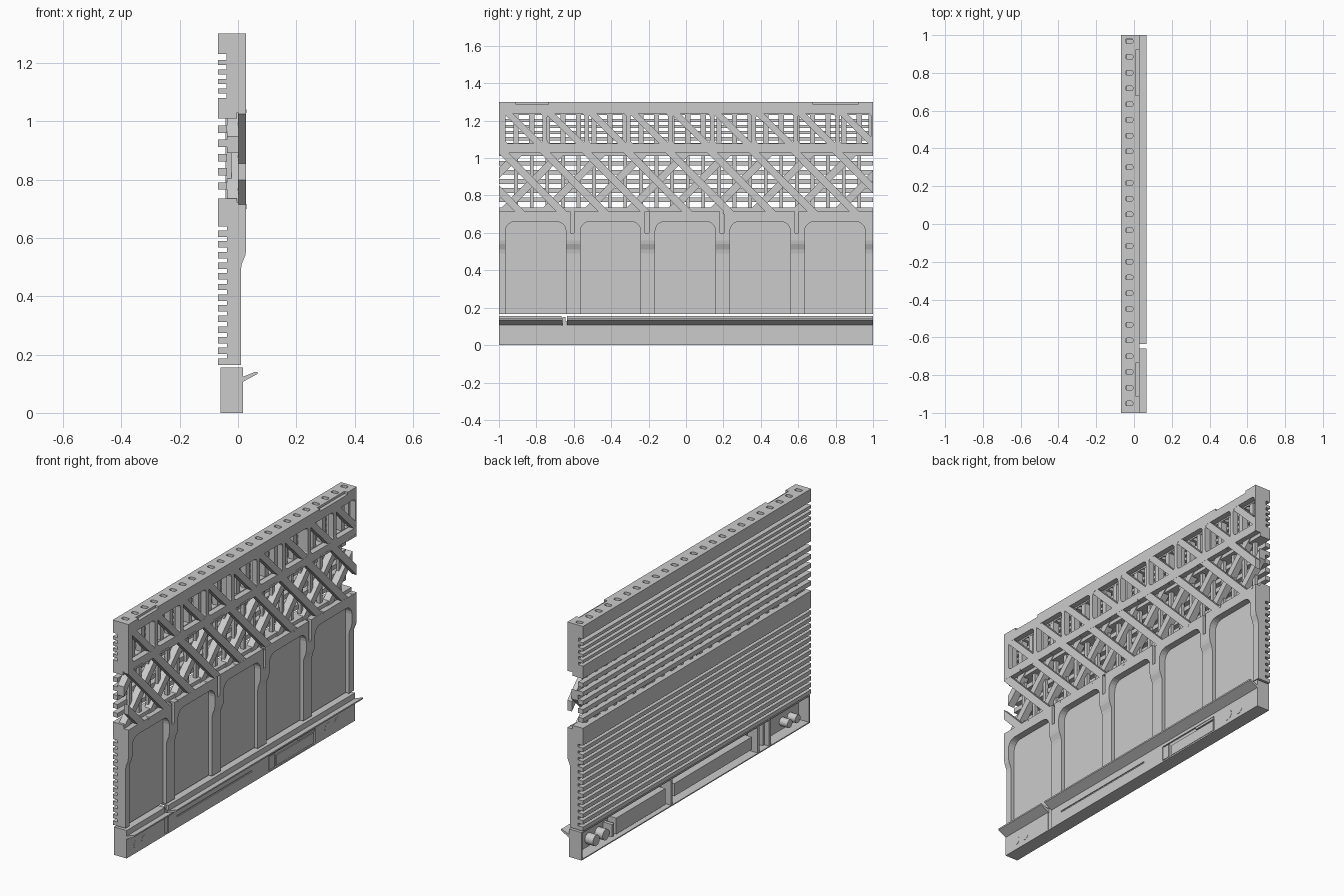
import bpy, bmesh, math
from mathutils import Vector

if "Cube" in bpy.data.objects:
    bpy.data.objects.remove(bpy.data.objects["Cube"])


def place(axis, p, a):
    """Turn a 2D profile point plus a depth into 3D for the extrusion axis."""
    u, v = p
    return {'x': (a, u, v), 'y': (u, a, v), 'z': (u, v, a)}[axis]


def build(name, prisms):
    """One object from a list of (axis, outline, start, end) prisms."""
    bm = bmesh.new()
    for axis, pts, a, b in prisms:
        lo = [bm.verts.new(place(axis, p, a)) for p in pts]
        hi = [bm.verts.new(place(axis, p, b)) for p in pts]
        bm.faces.new(lo)
        bm.faces.new(hi[::-1])
        n = len(pts)
        for i in range(n):
            j = (i + 1) % n
            bm.faces.new((lo[i], hi[i], hi[j], lo[j]))
    bmesh.ops.recalc_face_normals(bm, faces=bm.faces)
    me = bpy.data.meshes.new(name)
    bm.to_mesh(me)
    bm.free()
    ob = bpy.data.objects.new(name, me)
    bpy.context.collection.objects.link(ob)
    return ob


def cut(ob, prisms):
    cutter = build("cutter", prisms)
    cutter.hide_render = True
    m = ob.modifiers.new("cut", 'BOOLEAN')
    m.operation, m.solver, m.object = 'DIFFERENCE', 'EXACT', cutter
    bpy.context.view_layer.objects.active = ob
    bpy.ops.object.modifier_apply(modifier=m.name)
    bpy.data.objects.remove(cutter)


def rect(u0, v0, u1, v1):
    return [(u0, v0), (u1, v0), (u1, v1), (u0, v1)]


def rrect(u0, v0, u1, v1, r, n=5):
    pts = []
    for cu, cv, s in ((u1 - r, v1 - r, 0), (u0 + r, v1 - r, 90),
                      (u0 + r, v0 + r, 180), (u1 - r, v0 + r, 270)):
        for i in range(n + 1):
            t = math.radians(s + 90 * i / n)
            pts.append((cu + r * math.cos(t), cv + r * math.sin(t)))
    return pts


def box(x0, x1, y0, y1, z0, z1):
    return ('x', rect(y0, z0, y1, z1), x0, x1)


def disc(x0, x1, y, z, r, n=20):
    return ('x', [(y + r * math.cos(2 * math.pi * i / n), z + r * math.sin(2 * math.pi * i / n))
                  for i in range(n)], x0, x1)


def clip(pts, lim):
    """Trim an outline to |u| <= lim."""
    for s in (1, -1):
        out = []
        for i, p in enumerate(pts):
            q = pts[(i + 1) % len(pts)]
            if s * p[0] <= lim:
                out.append(p)
            if (s * p[0] - lim) * (s * q[0] - lim) < 0:
                t = (s * lim - p[0]) / (q[0] - p[0])
                out.append((s * lim, p[1] + t * (q[1] - p[1])))
        pts = out
        if len(pts) < 3:
            return None
    return pts


def braces(y_top, y_bot, z_top, z_bot, w, x0, x1):
    pts = clip([(y_top - w / 2, z_top), (y_top + w / 2, z_top),
                (y_bot + w / 2, z_bot), (y_bot - w / 2, z_bot)], 1.0)
    return [('x', pts, x0, x1)] if pts else []


# lower wall: ribbed back, stepped front, five arched recesses and four slots
prof = []
for k in range(13):
    z = 0.165 + 0.0365 * k
    prof += [(-0.068, z), (-0.068, z + 0.022), (-0.038, z + 0.022), (-0.038, z + 0.0365)]
prof += [(-0.068, 0.6395), (-0.068, 0.735), (-0.003, 0.735), (-0.003, 0.715), (0.028, 0.715),
         (0.028, 0.56), (0.025, 0.54), (0.013, 0.51), (0.01, 0.49), (0.01, 0.165)]
wall = build("lower_wall", [('y', prof, -1, 1)])
cut(wall, [('x', rrect(-0.965 + 0.4 * k, 0.0, -0.642 + 0.4 * k, 0.66, 0.05), -0.010, 0.1)
           for k in range(5)])
cut(wall, [box(0.004, 0.1, -0.618 + 0.4 * k, -0.598 + 0.4 * k, 0.60, 0.8) for k in range(4)])

# top frame with nine rounded windows and two lifting notches
frame = build("top_frame", [box(-0.005, 0.028, -1, 1, 1.03, 1.30)])
wins = [(-0.966 + 0.2235 * k, min(-0.766 + 0.2235 * k, 0.99)) for k in range(9)]
cut(frame, [('x', rrect(a, 1.077, b, 1.238, 0.02, 3), -0.1, 0.1) for a, b in wins])
cut(frame, [box(0.008, 0.1, -0.91, -0.735, 1.287, 1.4), box(0.008, 0.1, 0.68, 0.92, 1.287, 1.4)])

# diagonal braces across the windows
build("window_braces", [p for a, b in wins
                        for p in braces(a + 0.015, a + 0.18, 1.239, 1.076, 0.05, -0.004, 0.0275)])

# top rail with a row of vertical sockets
rows = [-0.95 + 0.0834 * k for k in range(24)]
rail = build("top_rail", [box(-0.068, -0.004, -1, 1, 1.23, 1.30)])
cut(rail, [('z', rrect(-0.044, y - 0.012, -0.006, y + 0.012, 0.008, 3), 1.1, 1.4) for y in rows])
build("middle_rail", [box(-0.068, -0.004, -1, 1, 1.01, 1.08)])

# horizontal slats on the back
build("upper_slats", [box(-0.068, -0.038, -1, 1, 1.095 + 0.0325 * k, 1.112 + 0.0325 * k)
                      for k in range(4)])
build("middle_slats", [box(-0.068, -0.038, -1, 1, 0.765 + 0.0488 * k, 0.79 + 0.0488 * k)
                       for k in range(5)])

# upright bars behind the windows and behind the open lattice
mids = [y + 0.0417 for y in rows[:-1]]
build("upper_uprights", [box(-0.040, -0.005, y - 0.014, y + 0.014, 1.07, 1.24) for y in mids]
      + [box(-0.040, -0.005, s - 0.012, s + 0.012, 1.07, 1.24) for s in (-0.988, 0.988)])
build("middle_uprights", [box(-0.042, -0.022, y - 0.01, y + 0.01, 0.73, 1.02) for y in mids])

# crossed lattice: falling bars in front, rising bars behind
fall, rise = [], []
for k in range(-2, 10):
    y = -0.98 + 0.2235 * k
    fall += braces(y, y + 0.315, 1.032, 0.714, 0.055, 0.0, 0.0275)
    rise += braces(y + 0.315, y, 1.032, 0.714, 0.055, -0.038, 0.001)
build("lattice_front", fall)
build("lattice_back", rise)
# small clips along the lattice edges
build("lattice_clips", [box(0.01, 0.029, -0.95 + 0.2335 * k, -0.87 + 0.2335 * k, 1.028, 1.04)
                        for k in range(9) if -0.87 + 0.2335 * k < 1]
      + [disc(0.01, 0.029, -0.815 + 0.255 * k, 0.708, 0.009, 10) for k in range(8)])

# hollow base, open at the back
build("base_shell", [box(-0.06, 0.016, -1, 1, 0.0, 0.006),
                     box(-0.06, 0.012, -1, -0.665, 0.149, 0.155),
                     box(-0.06, 0.012, -0.635, 1, 0.149, 0.155),
                     box(-0.06, 0.016, -1, -0.992, 0.0, 0.155),
                     box(-0.06, 0.016, 0.992, 1, 0.0, 0.155)])
front = build("base_front", [box(0.004, 0.017, -1, -0.665, 0, 0.155),
                             box(0.004, 0.017, -0.635, 1, 0, 0.155)])
cut(front, [box(0.009, 0.1, 0.245, 0.655, 0.008, 0.09), box(0.012, 0.1, -0.56, 0.10, 0.061, 0.069)])
build("base_post", [box(-0.03, 0.012, -0.67, -0.63, 0, 0.13)])

# control tray set into the base front
build("control_tray", [box(0.0, 0.016, 0.25, 0.295, 0.012, 0.085),
                       box(0.0, 0.015, 0.315, 0.645, 0.012, 0.07),
                       box(0.0, 0.017, 0.51, 0.65, 0.076, 0.088)])

# sloping ledge, split at the post
ledge = [(0.012, 0.104), (0.066, 0.133), (0.066, 0.141), (0.058, 0.140), (0.012, 0.122)]
build("ledge", [('y', ledge, -1, -0.66), ('y', ledge, -0.635, 1)])

# housings and round fittings inside the base
build("base_housings", [box(-0.048, 0.006, 0.25, 0.68, 0.02, 0.11),
                        box(-0.04, 0.006, -0.52, 0.16, 0.03, 0.10),
                        box(-0.05, 0.006, 0.70, 0.72, 0.02, 0.09),
                        box(-0.058, 0.006, -0.66, -0.645, 0.0, 0.15),
                        box(-0.058, 0.006, -0.56, -0.545, 0.0, 0.15),
                        box(-0.058, 0.006, 0.20, 0.215, 0.0, 0.15)])
knobs = build("round_fittings", [disc(-0.045, 0.0178, y, 0.05, r) for y, r in
                                 ((-0.915, 0.023), (-0.845, 0.023), (0.765, 0.03), (0.85, 0.03))])
bpy.ops.object.select_all(action='DESELECT')
knobs.select_set(True)
bpy.context.view_layer.objects.active = knobs
bpy.ops.object.shade_smooth_by_angle(angle=math.radians(30))
